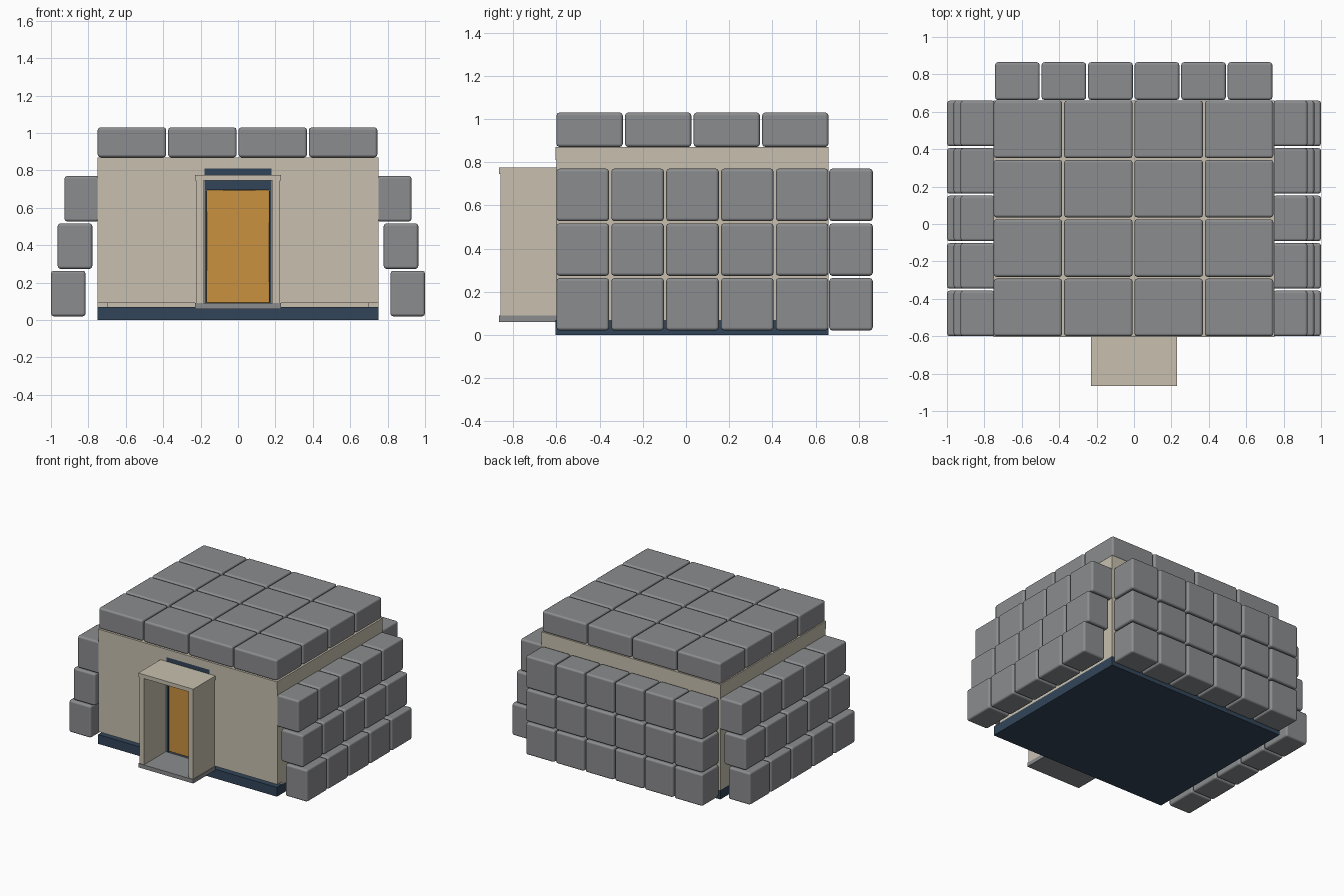
import bpy
import bmesh

if "Cube" in bpy.data.objects:
    bpy.data.objects.remove(bpy.data.objects["Cube"], do_unlink=True)


def material(name, rgb):
    m = bpy.data.materials.new(name)
    m.use_nodes = True
    m.diffuse_color = (*rgb, 1)
    m.node_tree.nodes["Principled BSDF"].inputs["Base Color"].default_value = (*rgb, 1)
    return m


GREY = material("sack grey", (0.26, 0.265, 0.275))
CREAM = material("wall cream", (0.58, 0.53, 0.43))
NAVY = material("dark navy", (0.032, 0.06, 0.1))
ORANGE = material("door orange", (0.58, 0.285, 0.05))


def box(name, x, y, z, mat, bevel=0.0, segments=2):
    """Box from (min, max) ranges on each axis, with optional rounded edges."""
    bm = bmesh.new()
    bmesh.ops.create_cube(bm, size=1)
    for v in bm.verts:
        v.co = [r[0] if c < 0 else r[1] for c, r in zip(v.co, (x, y, z))]
    mesh = bpy.data.meshes.new(name)
    bm.to_mesh(mesh)
    bm.free()
    mesh.materials.append(mat)
    ob = bpy.data.objects.new(name, mesh)
    bpy.context.collection.objects.link(ob)
    if bevel:
        mod = ob.modifiers.new("rounded edges", "BEVEL")
        mod.width = bevel
        mod.segments = segments
        mod.harden_normals = True
        for p in mesh.polygons:
            p.use_smooth = True
    return ob


def split(lo, hi, count, gap=0.01):
    """Ranges of equal blocks filling lo..hi with small gaps."""
    size = (hi - lo + gap) / count
    return [(lo + i * size, lo + (i + 1) * size - gap) for i in range(count)]


W, FRONT, BACK = 0.75, -0.6, 0.66
T = 0.055

# Foundation, walls and roof slab
box("foundation", (-W, W), (FRONT - 0.005, BACK), (0, 0.07), NAVY)
box("back_wall", (-W, W), (BACK - T, BACK), (0.07, 0.81), CREAM)
for side, s in (("left", 1), ("right", -1)):
    box(f"{side}_wall", sorted((s * (W - T), s * W)), (FRONT + T, BACK - T), (0.07, 0.81), CREAM)
    box(f"{side}_front_wall", sorted((s * 0.18, s * W)), (FRONT, FRONT + T), (0.09, 0.81), CREAM)
    box(f"{side}_porch_wall", sorted((s * 0.185, s * 0.225)), (-0.86, FRONT), (0.09, 0.745), CREAM)
    box(f"{side}_door_jamb", sorted((s * 0.168, s * 0.18)), (FRONT, FRONT + T), (0.09, 0.695), NAVY)
box("roof_slab", (-W, W), (FRONT - 0.005, BACK), (0.81, 0.87), CREAM)

# Door and entrance porch
box("door_header", (-0.18, 0.18), (FRONT, FRONT + T), (0.695, 0.81), NAVY)
box("door", (-0.168, 0.168), (FRONT + 0.01, FRONT + 0.045), (0.09, 0.695), ORANGE, 0.005, 1)
box("porch_roof", (-0.23, 0.23), (-0.865, FRONT), (0.745, 0.775), CREAM)
box("porch_floor", (-0.23, 0.23), (-0.865, FRONT), (0.06, 0.09), GREY)

# Rounded blocks: stepped courses on the sides, straight courses at the back
for row, z in enumerate(split(0.02, 0.77, 3)):
    inner = 0.815 - 0.036 * row
    for col, y in enumerate(split(FRONT, BACK, 5)):
        for side, s in (("left", 1), ("right", -1)):
            x = sorted((s * inner, s * (inner + 0.185)))
            box(f"{side}_block_{row}_{col}", x, y, z, GREY, 0.015)
    for col, x in enumerate(split(-0.743, 0.74, 6)):
        box(f"back_block_{row}_{col}", x, (BACK + 0.003, 0.865), z, GREY, 0.015)

# Roof blocks
for i, x in enumerate(split(-0.75, 0.745, 4)):
    for j, y in enumerate(split(FRONT, BACK, 4)):
        box(f"roof_block_{i}_{j}", x, y, (0.87, 1.03), GREY, 0.015)
